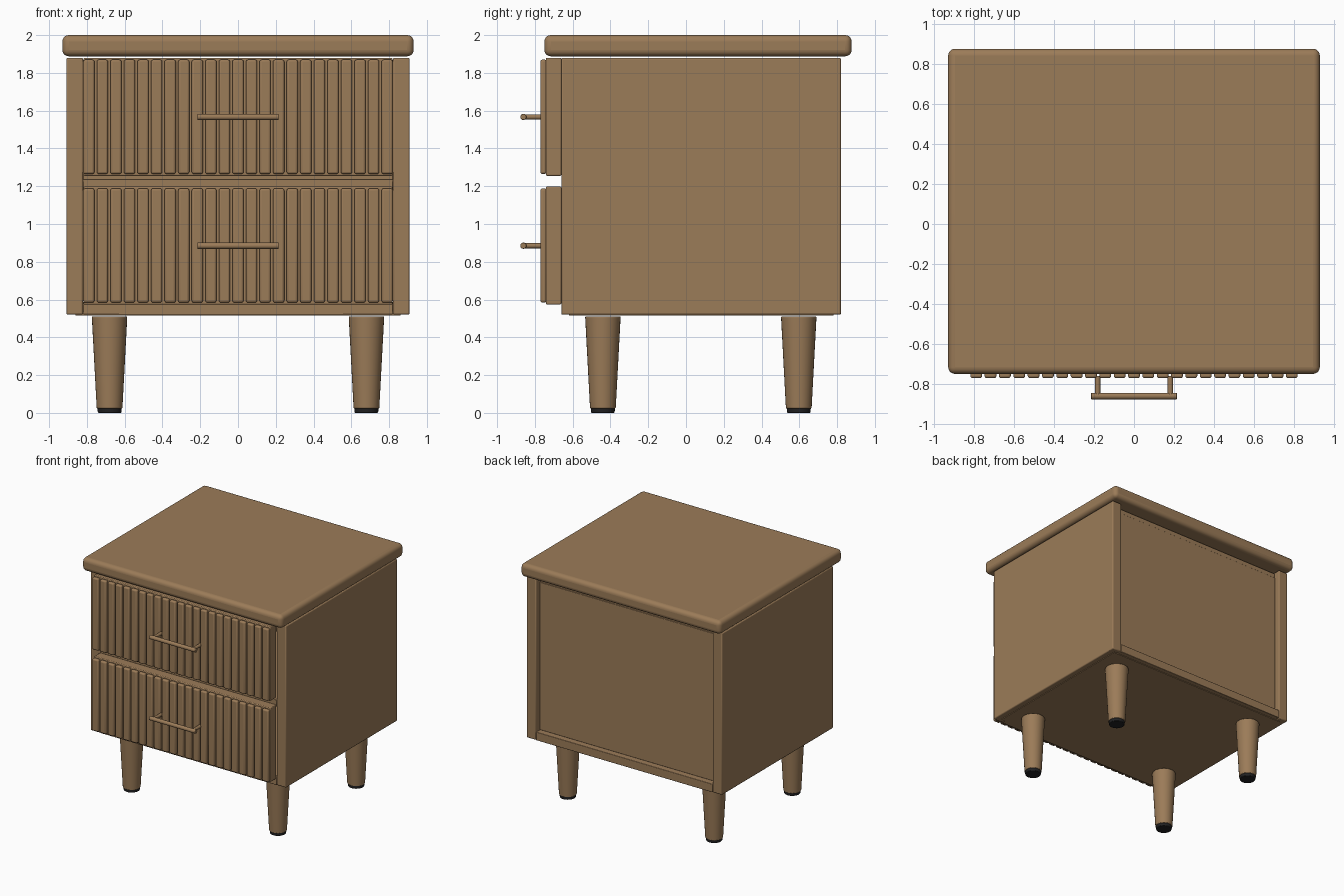
import bpy, math
from mathutils import Vector

if "Cube" in bpy.data.objects:
    bpy.data.objects.remove(bpy.data.objects["Cube"])


def material(name, rgb):
    m = bpy.data.materials.new(name)
    m.diffuse_color = (*rgb, 1)
    m.use_nodes = True
    m.node_tree.nodes["Principled BSDF"].inputs["Base Color"].default_value = m.diffuse_color
    return m


WOOD = material("warm wood", (0.33, 0.20, 0.098))
BLACK = material("black foot pad", (0.015, 0.015, 0.016))


def finish(ob, name, mat, bevel=0, segments=2):
    ob.name = name
    ob.data.materials.append(mat)
    if bevel:
        b = ob.modifiers.new("bevel", 'BEVEL')
        b.width, b.segments = bevel, segments
        b.limit_method = 'ANGLE'
        b.angle_limit = math.radians(40)
    bpy.ops.object.shade_smooth_by_angle(angle=math.radians(35))
    return ob


def box(name, x, y, z, bevel=0.006, segments=2):
    """Box from (min, max) ranges."""
    bpy.ops.mesh.primitive_cube_add(size=1)
    ob = bpy.context.object
    for v in ob.data.vertices:
        v.co = Vector([(r[0] + r[1]) / 2 + c * (r[1] - r[0])
                       for r, c in zip((x, y, z), v.co)])
    return finish(ob, name, WOOD, bevel, segments)


def cone(name, loc, r1, r2, depth, mat, rot=(0, 0, 0), sides=32, bevel=0.004):
    bpy.ops.mesh.primitive_cone_add(vertices=sides, radius1=r1, radius2=r2,
                                    depth=depth, location=loc, rotation=rot)
    return finish(bpy.context.object, name, mat, bevel)


# Table top
box("table_top", (-0.93, 0.93), (-0.75, 0.877), (1.888, 2.0), 0.034, 5)

# Carcass
for s, side in ((-1, "left"), (1, "right")):
    box(side + "_side_panel", sorted((s * 0.82, s * 0.908)), (-0.66, 0.82),
        (0.52, 1.88), 0.008)
box("bottom_board", (-0.82, 0.82), (-0.66, 0.82), (0.52, 0.59), 0.004)
box("base_plate", (-0.86, 0.86), (-0.62, 0.78), (0.515, 0.53), 0)
box("middle_board", (-0.82, 0.82), (-0.66, 0.74), (1.18, 1.237), 0.004)
box("upper_board", (-0.82, 0.82), (-0.66, 0.765), (1.81, 1.87), 0.004)
box("back_panel", (-0.82, 0.82), (0.74, 0.77), (0.59, 1.83), 0.003)

# Drawers with fluted slats and bar handles
for level, z0, z1, zh in (("lower", 0.574, 1.198, 0.885),
                          ("upper", 1.255, 1.88, 1.567)):
    box(level + "_drawer_front", (-0.818, 0.818), (-0.742, -0.66), (z0, z1))
    for i in range(23):
        x = (i - 11) * 0.0718
        box(level + "_drawer_slat", (x - 0.0295, x + 0.0295),
            (-0.771, -0.738), (z0 + 0.01, z1 - 0.01), 0.011, 3)
    cone(level + "_handle_bar", (0, -0.861, zh), 0.0165, 0.0165, 0.43, WOOD,
         (0, math.pi / 2, 0), 20, 0.003)
    for s in (-1, 1):
        cone(level + "_handle_post", (s * 0.182, -0.81, zh), 0.0135, 0.0135,
             0.1, WOOD, (math.pi / 2, 0, 0), 16, 0)

# Tapered legs with foot pads
for x in (-0.68, 0.68):
    for y, end in ((-0.44, "front"), (0.597, "back")):
        cone(end + "_leg", (x, y, 0.267), 0.068, 0.094, 0.486, WOOD)
        cone(end + "_foot_pad", (x, y, 0.0135), 0.062, 0.064, 0.027, BLACK)
